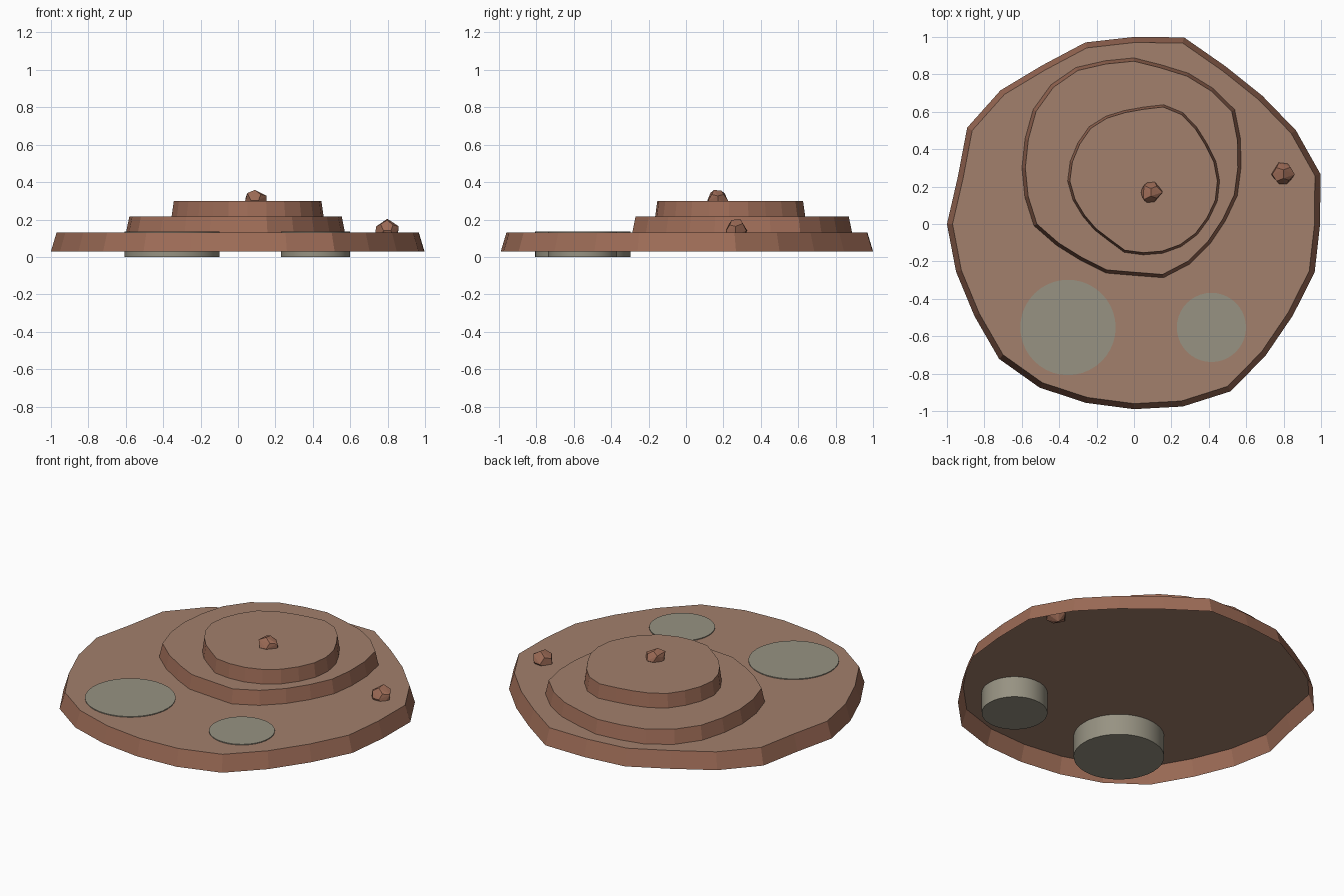
import bpy, bmesh, math, random
from mathutils import Vector

if "Cube" in bpy.data.objects:
    bpy.data.objects.remove(bpy.data.objects["Cube"])


def material(name, rgb):
    m = bpy.data.materials.new(name)
    m.diffuse_color = (*rgb, 1)
    m.use_nodes = True
    m.node_tree.nodes["Principled BSDF"].inputs["Base Color"].default_value = m.diffuse_color
    return m


CLIFF = material("red_rock", (0.34, 0.15, 0.095))
GROUND = material("dusty_ground", (0.36, 0.215, 0.15))
POOL = material("grey_pad", (0.31, 0.29, 0.225))


def finish(bm, name, mats):
    me = bpy.data.meshes.new(name)
    bm.to_mesh(me)
    bm.free()
    for m in mats:
        me.materials.append(m)
    ob = bpy.data.objects.new(name, me)
    bpy.context.collection.objects.link(ob)
    return ob


def terrace(name, cx, cy, z0, z1, radii, taper=0.97):
    """Irregular 24-sided plateau: sloped wall and flat top, open underneath."""
    bm = bmesh.new()
    n = len(radii)

    def ring(z, s):
        return [bm.verts.new((cx + s * r * math.cos(math.tau * i / n),
                              cy + s * r * math.sin(math.tau * i / n), z))
                for i, r in enumerate(radii)]
    low, high = ring(z0, 1), ring(z1, taper)
    for i in range(n):
        j = (i + 1) % n
        bm.faces.new((low[i], low[j], high[j], high[i]))
    bm.faces.new(high).material_index = 1
    return finish(bm, name, [CLIFF, GROUND])


def pad(name, x, y, r, h=0.135):
    bpy.ops.mesh.primitive_cylinder_add(vertices=40, radius=r, depth=h, location=(x, y, h / 2))
    ob = bpy.context.object
    ob.name = name
    ob.data.materials.append(POOL)
    bpy.ops.object.shade_smooth_by_angle(angle=math.radians(30))


def rock(name, loc, r, seed):
    """Jittered dodecahedron."""
    rng = random.Random(seed)
    g = (1 + math.sqrt(5)) / 2
    pts = [(x, y, z) for x in (-1, 1) for y in (-1, 1) for z in (-1, 1)]
    for a in (-1 / g, 1 / g):
        for b in (-g, g):
            pts += [(0, a, b), (a, b, 0), (b, 0, a)]
    bm = bmesh.new()
    for p in pts:
        bm.verts.new(Vector(loc) + Vector(p).normalized() * r * rng.uniform(0.82, 1.12))
    res = bmesh.ops.convex_hull(bm, input=bm.verts[:])
    loose = [v for v in bm.verts if not v.link_faces]
    bmesh.ops.delete(bm, geom=loose, context='VERTS')
    bmesh.ops.recalc_face_normals(bm, faces=bm.faces[:])
    finish(bm, name, [CLIFF])


# stacked plateaus
terrace("base_plateau", 0, 0, 0.03, 0.13,
        [.995, 1.032, 1.0, .97, .975, 1.033, 1.0, 1.005, .98, 1.01, 1.03, .975,
         1.0, .985, .985, 1.02, 1.01, .99, .99, 1.01, 1.033, .995, .98, 1.0])
terrace("middle_plateau", 0, 0.3, 0.13, 0.215,
        [.572, .59, .622, .60, .584, .57, .588, .593, .62, .628, .623, .603,
         .599, .604, .618, .586, .571, .582, .575, .608, .594, .575, .565, .572])
terrace("upper_plateau", 0.05, 0.23, 0.215, 0.30,
        [.408, .402, .395, .405, .422, .422, .395, .39, .40, .41, .405, .405,
         .405, .39, .375, .37, .37, .395, .395, .40, .405, .407, .405, .41])

# round pads passing through the base
pad("large_round_pad", -0.353, -0.553, 0.255)
pad("small_round_pad", 0.414, -0.553, 0.185)

# loose boulders
rock("side_boulder", (0.798, 0.265, 0.14), 0.063, 3)
rock("top_boulder", (0.09, 0.17, 0.302), 0.062, 8)
